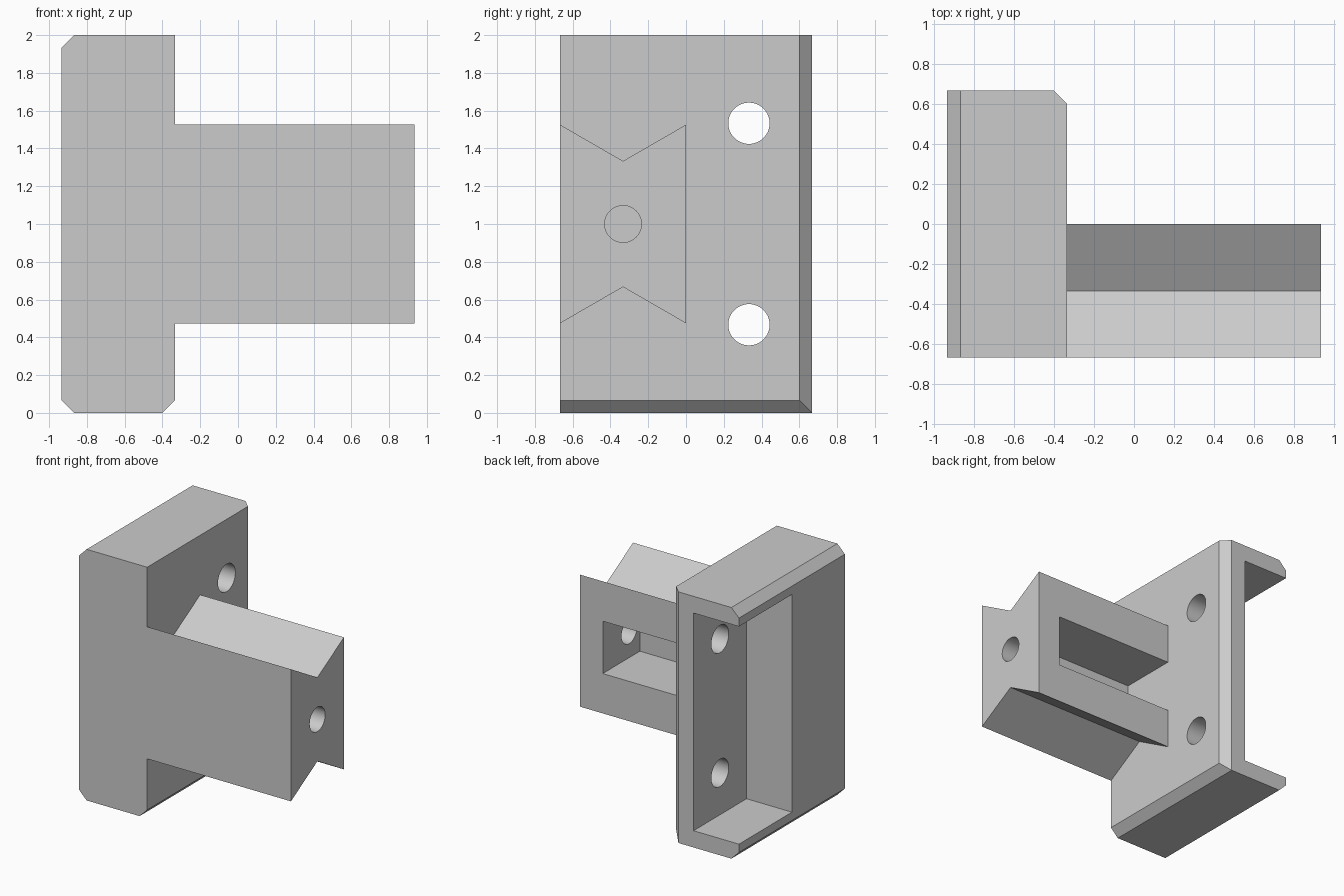
import bpy, bmesh, math
from mathutils import Vector

U = 1 / 15  # design module: 30 modules tall

if "Cube" in bpy.data.objects:
    bpy.data.objects.remove(bpy.data.objects["Cube"], do_unlink=True)

grey = bpy.data.materials.new("light grey")
grey.use_nodes = True
grey.diffuse_color = (0.6, 0.6, 0.6, 1)
grey.node_tree.nodes["Principled BSDF"].inputs["Base Color"].default_value = (0.6, 0.6, 0.6, 1)


def prism(name, profile, axis, lo, hi):
    """Extrude a 2D profile along an axis, in modules."""
    place = {"x": lambda a, b, t: (t, a, b),
             "y": lambda a, b, t: (a, t, b),
             "z": lambda a, b, t: (a, b, t)}[axis]
    bm = bmesh.new()
    face = bm.faces.new([bm.verts.new(Vector(place(a, b, lo)) * U) for a, b in profile])
    grown = bmesh.ops.extrude_face_region(bm, geom=[face])["geom"]
    moved = [v for v in grown if isinstance(v, bmesh.types.BMVert)]
    bmesh.ops.translate(bm, verts=moved, vec=Vector(place(0, 0, hi - lo)) * U)
    bmesh.ops.recalc_face_normals(bm, faces=bm.faces)
    mesh = bpy.data.meshes.new(name)
    bm.to_mesh(mesh)
    bm.free()
    mesh.materials.append(grey)
    obj = bpy.data.objects.new(name, mesh)
    bpy.context.collection.objects.link(obj)
    return obj


def rect(a0, a1, b0, b1):
    return [(a0, b0), (a1, b0), (a1, b1), (a0, b1)]


def circle(a, b, r, n=48):
    return [(a + r * math.cos(math.tau * i / n), b + r * math.sin(math.tau * i / n))
            for i in range(n)]


def combine(target, tool, operation="DIFFERENCE"):
    """Apply a boolean and discard the tool."""
    mod = target.modifiers.new("combine", "BOOLEAN")
    mod.operation, mod.solver, mod.object = operation, "EXACT", tool
    bpy.context.view_layer.objects.active = target
    bpy.ops.object.modifier_apply(modifier=mod.name)
    bpy.data.objects.remove(tool, do_unlink=True)


# Arm with V grooves above and below, hollowed from behind
edge = 5 + 5 * math.tan(math.radians(30))
arm = prism("arm", [(-10, 15 - edge), (-5, 10), (0, 15 - edge),
                    (0, 15 + edge), (-5, 20), (-10, 15 + edge)], "x", -7, 14)
combine(arm, prism("arm_pocket", rect(-5, 11, 11.87, 18.13), "y", -7, 1))
combine(arm, prism("arm_hole", circle(-5, 15, 1.46), "x", 10, 15))

# Block with chamfered edges
bracket = prism("bracket", [(-14, 1), (-13, 0), (-6, 0), (-5, 1),
                            (-5, 30), (-13, 30), (-14, 29)], "y", -10, 10)
combine(bracket, prism("corner_chamfer", [(-7, 11), (-4, 8), (-4, 11)], "z", -1, 31))

# Open pocket behind the mounting plate, and its two bolt holes
combine(bracket, prism("plate_pocket", rect(-15, -8, 0, 11), "z", 2, 28))
for z in (7, 23):
    combine(bracket, prism("bolt_hole", circle(5, z, 1.64), "x", -9, -4))

# Join the arm to the block
combine(bracket, arm, "UNION")

bpy.ops.object.select_all(action="DESELECT")
bracket.select_set(True)
bpy.context.view_layer.objects.active = bracket
bpy.ops.object.shade_smooth_by_angle(angle=math.radians(30))
